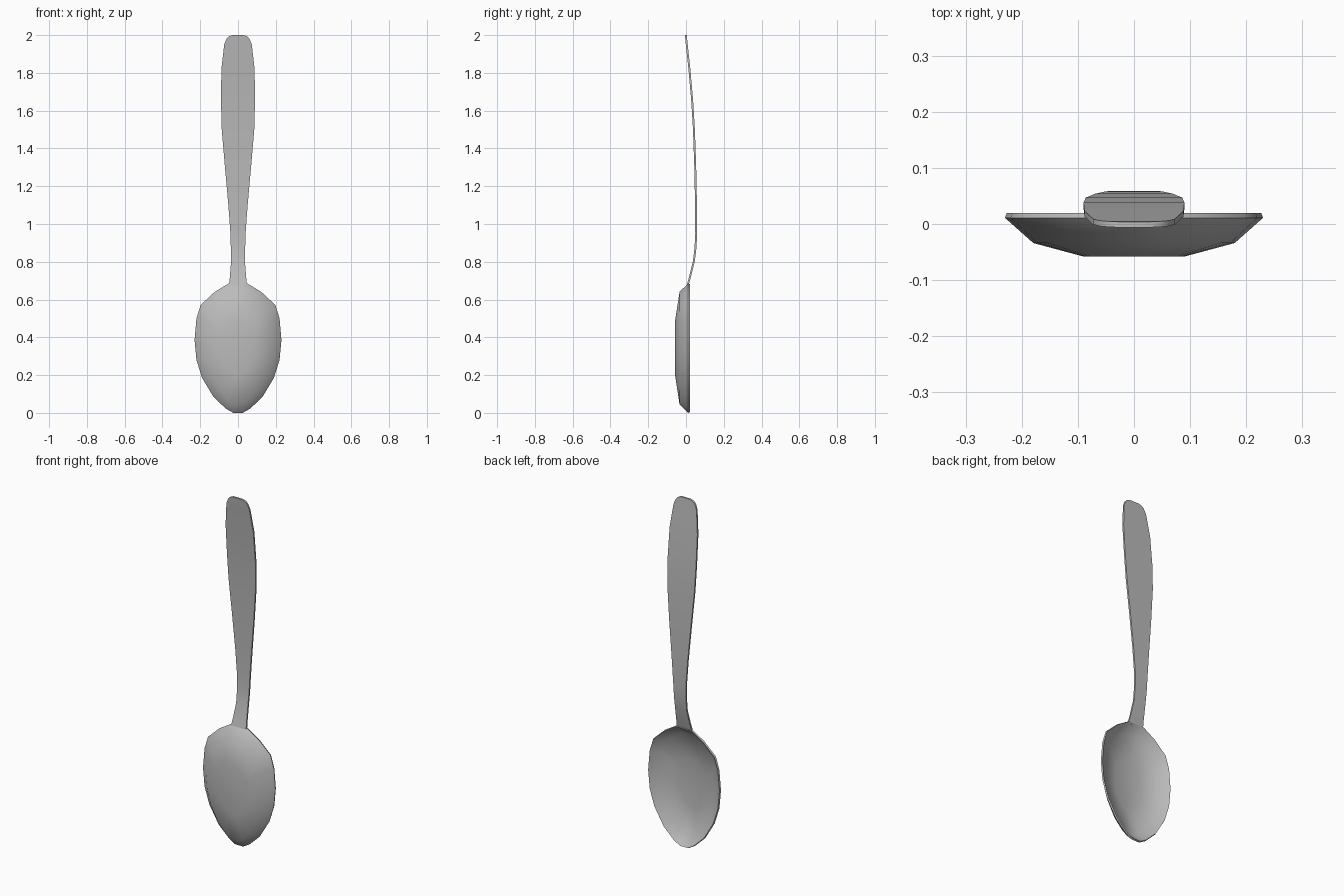
import bpy, bmesh, math

cube = bpy.data.objects.get("Cube")
if cube:
    bpy.data.objects.remove(cube, do_unlink=True)

steel = bpy.data.materials.new("brushed steel grey")
steel.use_nodes = True
steel.diffuse_color = (0.5, 0.5, 0.5, 1)
steel.node_tree.nodes["Principled BSDF"].inputs["Base Color"].default_value = (0.5, 0.5, 0.5, 1)


def loft(name, rings, angle):
    """Skin closed rings of equal length and cap both ends."""
    bm = bmesh.new()
    loops = [[bm.verts.new(p) for p in ring] for ring in rings]
    n = len(loops[0])
    for a, b in zip(loops, loops[1:]):
        for i in range(n):
            j = (i + 1) % n
            bm.faces.new((a[i], a[j], b[j], b[i]))
    bm.faces.new(loops[0])
    bm.faces.new(loops[-1])
    bmesh.ops.recalc_face_normals(bm, faces=bm.faces)
    mesh = bpy.data.meshes.new(name)
    bm.to_mesh(mesh)
    bm.free()
    mesh.materials.append(steel)
    obj = bpy.data.objects.new(name, mesh)
    bpy.context.collection.objects.link(obj)
    bpy.ops.object.select_all(action="DESELECT")
    obj.select_set(True)
    bpy.context.view_layer.objects.active = obj
    bpy.ops.object.shade_smooth_by_angle(angle=math.radians(angle))
    return obj


# Bowl: egg-shaped outline (half width, height), shrunk into nested rings
half = [(0.025, 0.0), (0.065, 0.023), (0.13, 0.085), (0.19, 0.185),
        (0.22, 0.28), (0.23, 0.386), (0.22, 0.5), (0.198, 0.571),
        (0.124, 0.64), (0.05, 0.685)]
outline = half + [(-x, z) for x, z in reversed(half)]
mid = 0.345
# width scale, height scale, depth: outer shell, rim, then inner shell
shells = [(0.39, 0.42, -0.058), (0.78, 0.87, -0.034), (1, 1, 0.011),
          (0.985, 0.99, 0.02), (0.76, 0.85, -0.024), (0.38, 0.41, -0.048)]
loft("bowl", [[(x * sx, y, mid + (z - mid) * sz) for x, z in outline]
              for sx, sz, y in shells], 60)

# Handle: flat strip described by height, half width and depth
stations = [(0.675, 0.048, 0.009), (0.72, 0.043, 0.021), (0.8, 0.037, 0.041),
            (0.87, 0.038, 0.05), (0.95, 0.04, 0.054), (1.1, 0.051, 0.053),
            (1.3, 0.069, 0.049), (1.5, 0.086, 0.042), (1.65, 0.09, 0.033),
            (1.82, 0.088, 0.018), (1.95, 0.073, 0.004), (1.98, 0.061, 0.001),
            (1.993, 0.049, 0.0), (2.0, 0.03, -0.001)]
t = 0.005
loft("handle", [[(-w, y - t, z), (w, y - t, z), (w, y + t, z), (-w, y + t, z)]
                for z, w, y in stations], 40)
